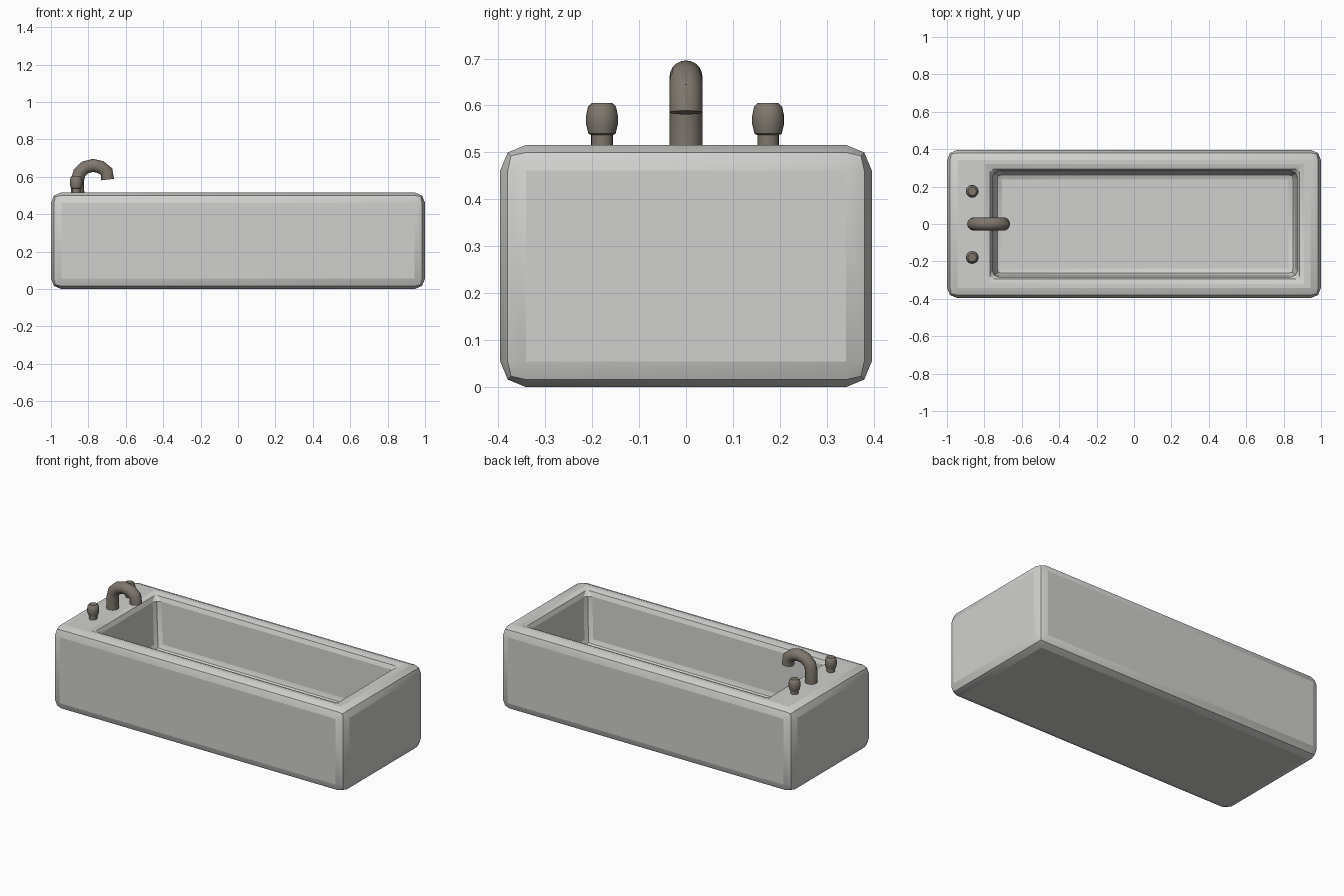
import bpy, bmesh, math

if "Cube" in bpy.data.objects:
    bpy.data.objects.remove(bpy.data.objects["Cube"])


def material(name, rgb):
    m = bpy.data.materials.new(name)
    m.diffuse_color = (*rgb, 1)
    m.use_nodes = True
    m.node_tree.nodes["Principled BSDF"].inputs["Base Color"].default_value = m.diffuse_color
    return m


enamel = material("grey enamel", (0.63, 0.63, 0.615))
metal = material("dark bronze metal", (0.21, 0.185, 0.155))


def finish(bm, name, mat, angle=40):
    bmesh.ops.recalc_face_normals(bm, faces=bm.faces[:])
    me = bpy.data.meshes.new(name)
    bm.to_mesh(me)
    bm.free()
    ob = bpy.data.objects.new(name, me)
    bpy.context.collection.objects.link(ob)
    me.materials.append(mat)
    bpy.ops.object.select_all(action='DESELECT')
    ob.select_set(True)
    bpy.context.view_layer.objects.active = ob
    bpy.ops.object.shade_smooth_by_angle(angle=math.radians(angle))
    return ob


# Tub: nested rectangular loops (bottom, outer rim, inner rim, basin floor)
bm = bmesh.new()
loops = []
for x0, x1, y, z in [(-1, 1, 0.396, 0), (-1, 1, 0.396, 0.516),
                     (-0.76, 0.875, 0.285, 0.516), (-0.74, 0.86, 0.272, 0.19)]:
    loops.append([bm.verts.new(p) for p in
                  [(x0, -y, z), (x1, -y, z), (x1, y, z), (x0, y, z)]])
for a, b in zip(loops, loops[1:]):
    for i in range(4):
        j = (i + 1) % 4
        bm.faces.new([a[i], a[j], b[j], b[i]])
bm.faces.new(loops[0])
bm.faces.new(loops[3])
outer = set(loops[0] + loops[1])
inner = set(loops[2] + loops[3])
bmesh.ops.recalc_face_normals(bm, faces=bm.faces[:])
outer_edges = [e for e in bm.edges if all(v in outer for v in e.verts)]
inner_edges = [e for e in bm.edges if all(v in inner for v in e.verts)]
bmesh.ops.bevel(bm, geom=inner_edges, offset=0.035, segments=2, profile=0.5, affect='EDGES')
outer_edges = [e for e in outer_edges if e.is_valid]
bmesh.ops.bevel(bm, geom=outer_edges, offset=0.055, segments=2, profile=0.5, affect='EDGES')
finish(bm, "bathtub", enamel, 20)

# Faucet: circle swept along an arched path in the xz plane
path = [(-0.857, 0.49), (-0.857, 0.585), (-0.848, 0.622), (-0.818, 0.65), (-0.775, 0.661),
        (-0.735, 0.652), (-0.703, 0.628), (-0.698, 0.585)]
R, N = 0.035, 20
bm = bmesh.new()
rings = []
for i, (x, z) in enumerate(path):
    a, b = path[max(i - 1, 0)], path[min(i + 1, len(path) - 1)]
    d = math.hypot(b[0] - a[0], b[1] - a[1])
    nx, nz = -(b[1] - a[1]) / d, (b[0] - a[0]) / d
    rings.append([bm.verts.new((x + nx * R * math.cos(t), R * math.sin(t), z + nz * R * math.cos(t)))
                  for t in (2 * math.pi * k / N for k in range(N))])
for a, b in zip(rings, rings[1:]):
    for k in range(N):
        bm.faces.new([a[k], a[(k + 1) % N], b[(k + 1) % N], b[k]])
bm.faces.new(rings[0])
bm.faces.new(rings[-1])
finish(bm, "faucet", metal)

# Tap knobs: lathed stem and rounded head
profile = [(0.023, 0.49), (0.023, 0.537), (0.029, 0.54), (0.034, 0.56),
           (0.034, 0.578), (0.030, 0.597), (0.022, 0.605)]
for side, y in (("front", -0.179), ("back", 0.175)):
    bm = bmesh.new()
    rings = [[bm.verts.new((-0.865 + r * math.cos(2 * math.pi * k / N),
                            y + r * math.sin(2 * math.pi * k / N), z)) for k in range(N)]
             for r, z in profile]
    for a, b in zip(rings, rings[1:]):
        for k in range(N):
            bm.faces.new([a[k], a[(k + 1) % N], b[(k + 1) % N], b[k]])
    bm.faces.new(rings[0])
    bm.faces.new(rings[-1])
    finish(bm, side + "_tap_knob", metal)
